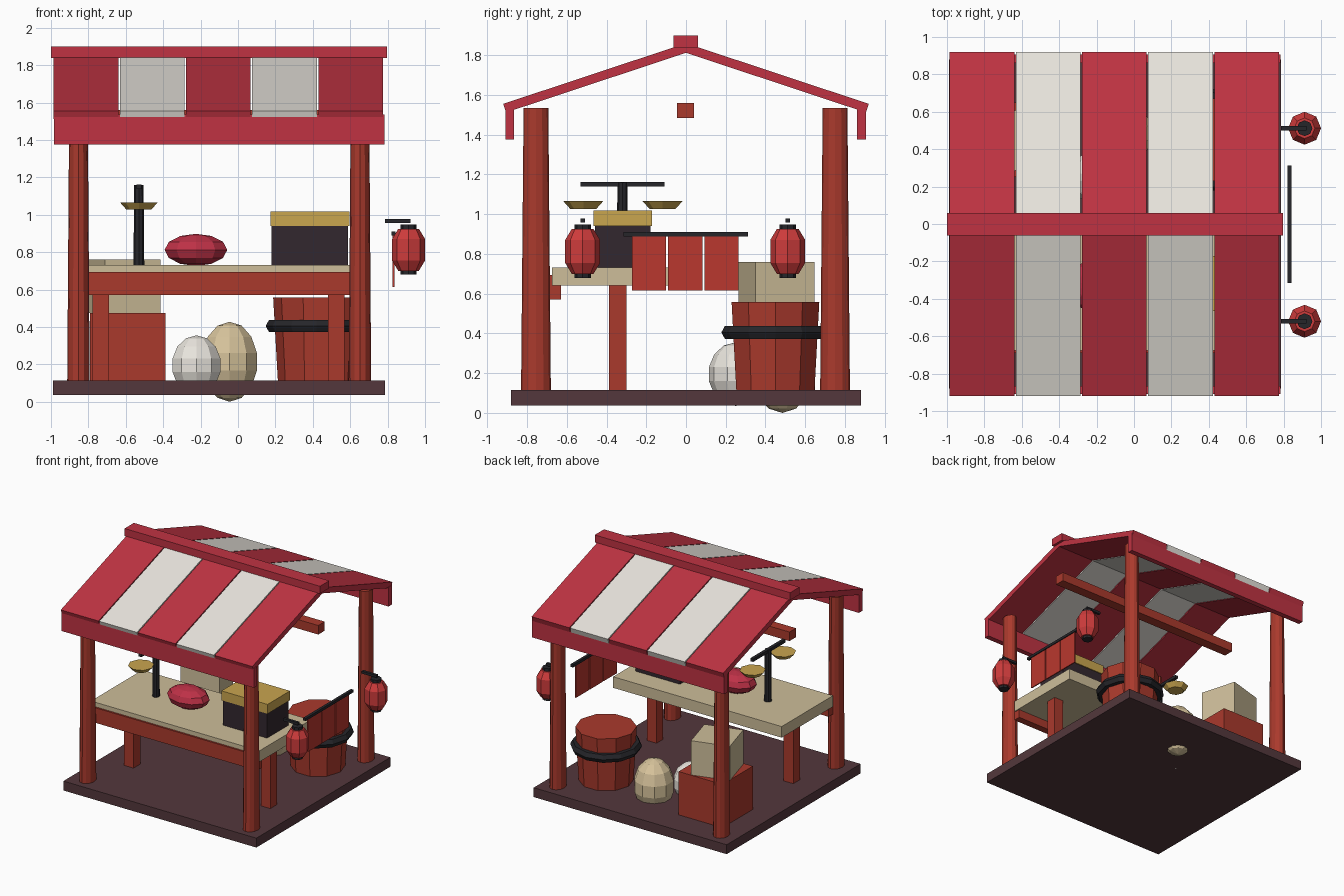
import bpy, bmesh, math
from mathutils import Matrix, Vector

if "Cube" in bpy.data.objects:
    bpy.data.objects.remove(bpy.data.objects["Cube"])


def material(name, r, g, b):
    m = bpy.data.materials.new(name)
    m.diffuse_color = (*[(c / 255) ** 2.2 for c in (r, g, b)], 1)
    m.use_nodes = True
    m.node_tree.nodes["Principled BSDF"].inputs["Base Color"].default_value = m.diffuse_color
    return m


ROOF = material("roof_red", 190, 54, 68)
CLOTH = material("cream_cloth", 232, 228, 220)
WOOD = material("red_wood", 168, 60, 48)
FLOOR = material("dark_floor", 84, 58, 62)
TABLE = material("tan_board", 204, 188, 152)
DARK = material("charcoal", 42, 42, 46)
CHEST = material("dark_chest", 54, 44, 50)
GOLD = material("gold", 200, 164, 80)
MELON = material("melon_red", 188, 52, 72)
LAMP = material("lantern_red", 205, 62, 62)
BANNER = material("banner_red", 184, 58, 50)
SACK = material("sack_beige", 214, 194, 154)


def finish(name, bm, mat):
    bmesh.ops.recalc_face_normals(bm, faces=bm.faces)
    me = bpy.data.meshes.new(name)
    bm.to_mesh(me)
    bm.free()
    me.materials.append(mat)
    ob = bpy.data.objects.new(name, me)
    bpy.context.collection.objects.link(ob)
    return ob


def box(name, x, y, z, mat, turn=0):
    """Box from (min, max) ranges, optionally turned about its own z axis."""
    bm = bmesh.new()
    size = [r[1] - r[0] for r in (x, y, z)]
    mid = Vector([sum(r) / 2 for r in (x, y, z)])
    bmesh.ops.create_cube(bm, size=1, matrix=Matrix.Translation(mid)
                          @ Matrix.Rotation(turn, 4, 'Z') @ Matrix.Diagonal((*size, 1)))
    return finish(name, bm, mat)


def lathe(name, x, y, profile, sides, mat, sx=1, sy=1, closed=False):
    """Revolve (radius, z) points about a vertical axis; ends are capped unless closed."""
    bm = bmesh.new()
    rings = []
    for r, z in profile:
        ring = []
        for i in range(sides):
            a = math.tau * i / sides
            ring.append(bm.verts.new((x + r * sx * math.cos(a), y + r * sy * math.sin(a), z)))
        rings.append(ring)
    pairs = list(zip(rings, rings[1:])) + ([(rings[-1], rings[0])] if closed else [])
    for lo, hi in pairs:
        for i in range(sides):
            j = (i + 1) % sides
            bm.faces.new((lo[i], lo[j], hi[j], hi[i]))
    if not closed:
        bm.faces.new(rings[0])
        bm.faces.new(rings[-1])
    return finish(name, bm, mat)


def ball(name, centre, radii, mat, sides=10, rings=7):
    bm = bmesh.new()
    bmesh.ops.create_uvsphere(bm, u_segments=sides, v_segments=rings, radius=1,
                              matrix=Matrix.Translation(centre) @ Matrix.Diagonal((*radii, 1)))
    return finish(name, bm, mat)


def extrude_x(name, profile, x0, x1, mat):
    """Extrude a closed (y, z) profile along x."""
    bm = bmesh.new()
    face = bm.faces.new([bm.verts.new((x0, y, z)) for y, z in profile])
    out = bmesh.ops.extrude_face_region(bm, geom=[face])
    verts = [v for v in out["geom"] if isinstance(v, bmesh.types.BMVert)]
    bmesh.ops.translate(bm, vec=(x1 - x0, 0, 0), verts=verts)
    return finish(name, bm, mat)


# Floor and corner posts
box("floor", (-.99, .785), (-.88, .88), (.037, .115), FLOOR)
for x in (-.853, .652):
    for y in (-.755, .75):
        lathe("corner_post", x, y, [(1, .11), (.83, 1.535)], 12, WOOD, .06, .075)

# Striped gable roof, ridge cap, valances and tie beam
for i in range(5):
    c = -.813 + .354 * i
    for s in (-1, 1):
        slope = [(0, 1.86), (s * .92, 1.555), (s * .905, 1.512), (0, 1.812)]
        extrude_x("roof_stripe", slope, c - .173, c + .173, CLOTH if i % 2 else ROOF)
box("ridge_cap", (-1, .797), (-.062, .06), (1.838, 1.9), ROOF)
for y in (-.887, .883):
    box("valance", (-.985, .782), (y - .022, y + .022), (1.375, 1.535), ROOF)
box("tie_beam", (-.98, .77), (-.045, .04), (1.485, 1.56), WOOD)

# Counter
box("counter_top", (-.88, .67), (-.675, 0), (.64, .732), TABLE)
box("counter_apron", (-.87, .66), (-.69, -.63), (.57, .695), WOOD)
for x in (-.733, .525):
    box("counter_leg", (x - .044, x + .044), (-.388, -.3), (.115, .645), WOOD)

# Balance scale
lathe("scale_pole", -.53, -.32, [(.029, .73), (.025, 1.16)], 8, DARK)
box("scale_bar", (-.543, -.517), (-.53, -.107), (1.138, 1.163), DARK)
for y in (-.517, -.118):
    lathe("scale_pan", -.53, y, [(.066, 1.027), (.1, 1.065)], 8, GOLD)

# Goods on the counter
ball("melon", (-.225, -.33, .812), (.176, .132, .086), MELON, 10, 6)
box("chest", (.18, .587), (-.457, -.178), (.73, .94), CHEST)
box("chest_lid", (.173, .597), (-.465, -.17), (.94, 1.018), GOLD)

# Barrel with hoop
lathe("barrel", .42, .45, [(.207, .115), (.232, .558)], 10, WOOD)
hoop = [(.236 + .036 * math.cos(math.tau * k / 6), .405 + .038 * math.sin(math.tau * k / 6))
        for k in range(6)]
lathe("barrel_hoop", .42, .45, hoop, 12, DARK, closed=True)

# Sacks, crate and parcel on the floor
ball("white_sack", (-.222, .25, .195), (.138, .138, .16), CLOTH)
ball("beige_sack", (-.045, .485, .214), (.157, .157, .214), SACK)
box("crate", (-.79, -.387), (.25, .65), (.115, .475), WOOD)
box("parcel", (-.76, -.45), (.3, .61), (.475, .76), TABLE, math.radians(16))

# Lanterns on short arms
for y in (-.52, .512):
    body = [(.055, .7), (.088, .755), (.088, .87), (.055, .925)]
    lathe("lantern", .912, y, body, 8, LAMP)
    lathe("lantern_top_cap", .912, y, [(.042, .92), (.042, .948)], 8, DARK)
    lathe("lantern_bottom_cap", .912, y, [(.042, .68), (.042, .705)], 8, DARK)
    box("lantern_arm", (.787, .922), (y - .011, y + .011), (.957, .978), DARK)

# Hanging banner strips on a rod
box("banner_rod", (.82, .843), (-.315, .313), (.888, .91), DARK)
for y in (-.186, -.004, .178):
    box("banner_strip", (.827, .836), (y - .086, y + .086), (.615, .892), BANNER)
